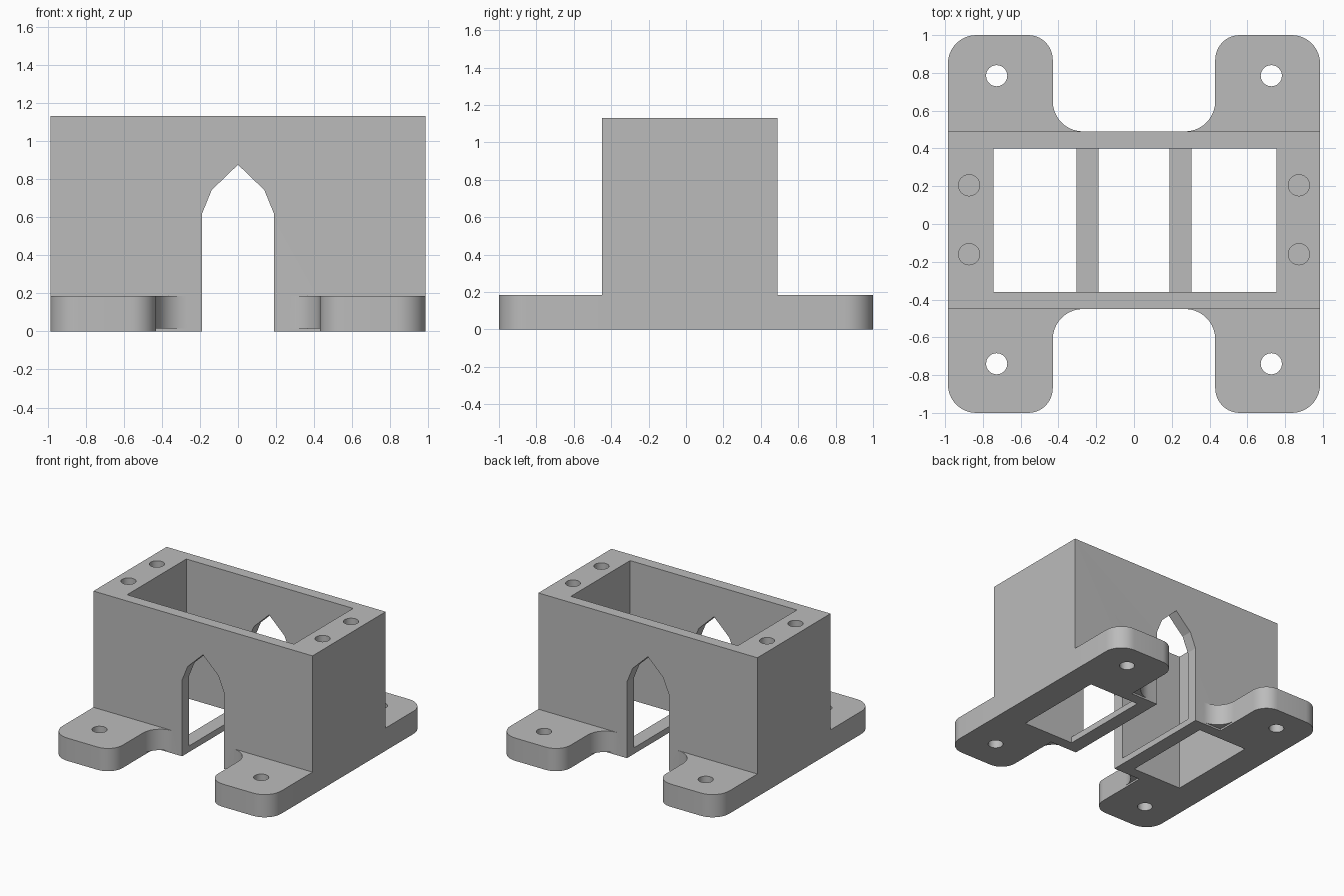
import bpy, bmesh, math
from mathutils import Vector

old = bpy.data.objects.get("Cube")
if old:
    bpy.data.objects.remove(old, do_unlink=True)

grey = bpy.data.materials.new("plain grey")
grey.use_nodes = True
grey.diffuse_color = (0.5, 0.5, 0.5, 1)
grey.node_tree.nodes["Principled BSDF"].inputs["Base Color"].default_value = (0.5, 0.5, 0.5, 1)

W, FRONT, BACK, TOP = 0.985, -0.45, 0.49, 1.13
FLANGE = 0.185


def prism(name, points, low, high, axis="z"):
    """Extrude a closed outline along z, or an x-z outline along y."""
    bm = bmesh.new()
    place = (lambda p: (p[0], p[1], low)) if axis == "z" else (lambda p: (p[0], low, p[1]))
    face = bm.faces.new([bm.verts.new(place(p)) for p in points])
    step = (0, 0, high - low) if axis == "z" else (0, high - low, 0)
    new = bmesh.ops.extrude_face_region(bm, geom=[face])["geom"]
    bmesh.ops.translate(bm, vec=step, verts=[v for v in new if isinstance(v, bmesh.types.BMVert)])
    bmesh.ops.recalc_face_normals(bm, faces=bm.faces)
    mesh = bpy.data.meshes.new(name)
    bm.to_mesh(mesh)
    bm.free()
    mesh.materials.append(grey)
    ob = bpy.data.objects.new(name, mesh)
    bpy.context.collection.objects.link(ob)
    return ob


def rect(x0, x1, y0, y1):
    return [(x0, y0), (x1, y0), (x1, y1), (x0, y1)]


def circle(x, y, r, n=32):
    return [(x + r * math.cos(math.tau * i / n), y + r * math.sin(math.tau * i / n)) for i in range(n)]


def rounded(corners, n=10):
    """Round the right-angled corners of an outline given as (x, y, radius)."""
    out = []
    for i, (x, y, r) in enumerate(corners):
        p = Vector((x, y))
        if r == 0:
            out.append(p)
            continue
        a = (Vector(corners[i - 1][:2]) - p).normalized() * r
        b = (Vector(corners[(i + 1) % len(corners)][:2]) - p).normalized() * r
        for k in range(n + 1):
            t = math.pi / 2 * k / n
            out.append(p + a * (1 - math.sin(t)) + b * (1 - math.cos(t)))
    return out


def combine(target, tool, operation):
    mod = target.modifiers.new(operation.lower(), "BOOLEAN")
    mod.operation, mod.solver, mod.object = operation, "EXACT", tool
    bpy.context.view_layer.objects.active = target
    bpy.ops.object.modifier_apply(modifier=mod.name)
    bpy.data.objects.remove(tool, do_unlink=True)


def flange_outline(fillet):
    """H-shaped foot plate with rounded ends."""
    quarter = [(W, 1, 0.15), (0.43, 1, 0.13), (0.43, BACK, fillet)]
    back = quarter + [(-x, y, r) for x, y, r in reversed(quarter)]
    front = [(x, FRONT if y == BACK else -y, r) for x, y, r in reversed(back)]
    return rounded(back + front)


# Main box with the foot plate; the inner fillets start just above the ground
body = prism("bracket_body", rect(-W, W, FRONT, BACK), 0, TOP)
combine(body, prism("foot_plate", flange_outline(0), 0, FLANGE), "UNION")
for side in (-1, 1):
    for wall, out in ((FRONT, -1), (BACK, 1)):
        r, x = 0.16, 0.43
        # corner web between the foot and the wall
        web = [(side * (x + 0.03), wall - out * 0.03), (side * (x + 0.03), wall + out * r)]
        web += [(side * (x - r + r * math.cos(t)), wall + out * (r - r * math.sin(t)))
                for t in [math.pi / 2 * k / 10 for k in range(11)]]
        web.append((side * (x - r), wall - out * 0.03))
        combine(body, prism("corner_web", web, 0.015, FLANGE), "UNION")

# Open cavity, leaving low cross ribs beside the arch
combine(body, prism("cavity", rect(-0.745, 0.755, -0.36, 0.40), 0.05, TOP + 0.1), "DIFFERENCE")
for x0, x1 in ((-0.745, -0.305), (0.305, 0.755)):
    combine(body, prism("floor_opening", rect(x0, x1, -0.36, 0.40), -0.1, 0.1), "DIFFERENCE")

# Pointed arch through both long walls
half = [(0.188, -0.1), (0.188, 0.62), (0.138, 0.742)]
arch = half + [(0, 0.875)] + [(-x, z) for x, z in reversed(half)]
combine(body, prism("arch", arch, -0.8, 0.8, "y"), "DIFFERENCE")

# Through holes in the feet and blind holes in the top rim
for side in (-1, 1):
    for y in (-0.74, 0.785):
        combine(body, prism("foot_hole", circle(side * 0.727, y, 0.056), -0.1, 0.4), "DIFFERENCE")
    for y in (-0.16, 0.205):
        combine(body, prism("rim_hole", circle(side * 0.873, y, 0.056), 0.8, TOP + 0.1), "DIFFERENCE")

bpy.ops.object.select_all(action="DESELECT")
body.select_set(True)
bpy.context.view_layer.objects.active = body
bpy.ops.object.shade_smooth_by_angle(angle=math.radians(20))
